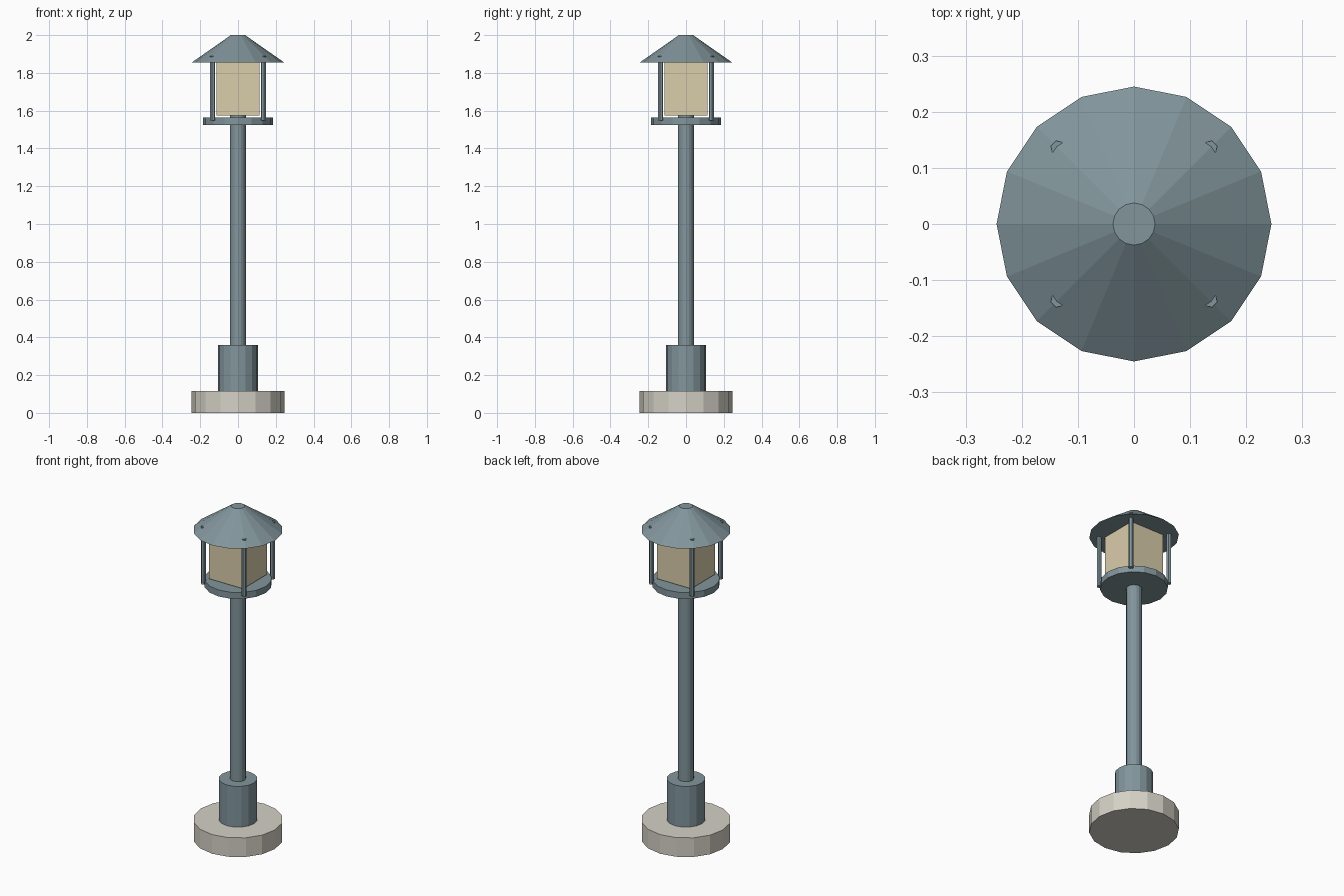
import bpy
import math

default = bpy.data.objects.get("Cube")
if default:
    bpy.data.objects.remove(default, do_unlink=True)


def material(name, rgb):
    m = bpy.data.materials.new(name)
    m.use_nodes = True
    m.diffuse_color = (*rgb, 1)
    m.node_tree.nodes["Principled BSDF"].inputs["Base Color"].default_value = (*rgb, 1)
    return m


steel = material("blue grey steel", (0.22, 0.30, 0.33))
concrete = material("pale concrete", (0.66, 0.64, 0.56))
glass = material("warm cream glass", (0.70, 0.61, 0.41))


def drum(name, mat, z0, z1, r0, r1=None, sides=16, at=(0, 0), turn=0):
    """Flat-sided upright drum or cone; turn is the angle of its first corner."""
    bpy.ops.mesh.primitive_cone_add(
        vertices=sides, radius1=r0, radius2=r0 if r1 is None else r1,
        depth=z1 - z0, location=(*at, (z0 + z1) / 2),
        rotation=(0, 0, turn - math.pi / 2))
    obj = bpy.context.object
    obj.name = name
    obj.data.materials.append(mat)
    return obj


# Footing and post
drum("footing", concrete, 0, 0.115, 0.245)
drum("post_sleeve", steel, 0.115, 0.36, 0.105)
drum("post", steel, 0.36, 1.574, 0.043)

# Lantern
drum("lantern_tray", steel, 1.525, 1.564, 0.185)
drum("lantern_glass", glass, 1.574, 1.857, 0.113 * math.sqrt(2), sides=4, turn=math.pi / 4)
drum("roof", steel, 1.855, 2.0, 0.245, 0.0375)

# Four hexagonal rods that poke through the roof
for i, label in enumerate(("back_left", "back_right", "front_right", "front_left")):
    a = math.pi / 4 + i * math.pi / 2
    reach = 0.191
    drum("rod_" + label, steel, 1.547, 1.89, 0.0138, sides=6,
         at=(reach * math.cos(a), reach * math.sin(a)), turn=a + math.pi / 6)
